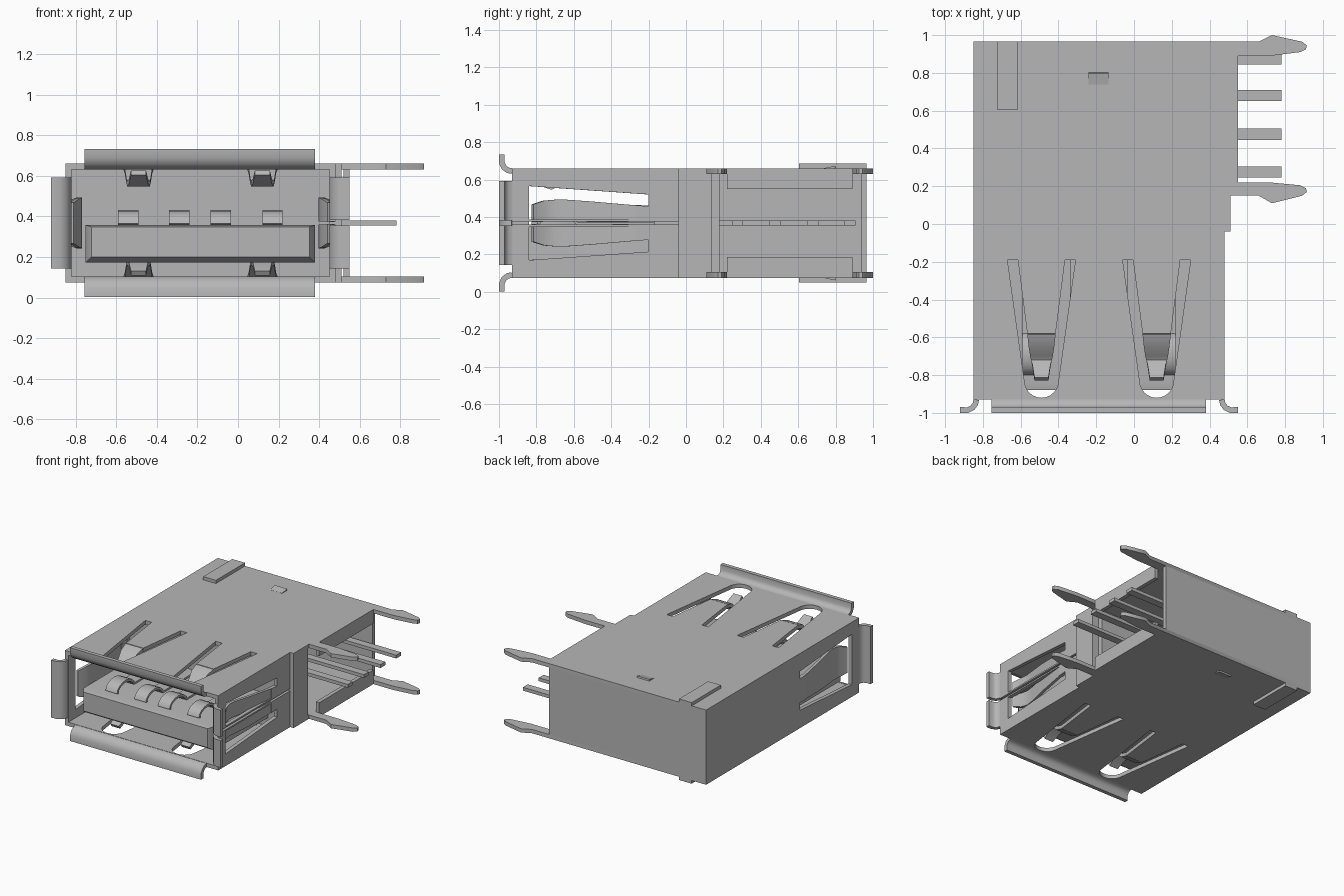
import bpy, bmesh, math
from mathutils import Vector

cube = bpy.data.objects.get("Cube")
if cube:
    bpy.data.objects.remove(cube, do_unlink=True)

metal = bpy.data.materials.new("light_grey")
metal.use_nodes = True
GREY = (0.47, 0.47, 0.47, 1)
metal.diffuse_color = GREY
metal.node_tree.nodes["Principled BSDF"].inputs["Base Color"].default_value = GREY

T = 0.03            # sheet thickness
MID = 0.3675        # mid height of the shell
X0, X1 = -0.85, 0.48
Y0, Y1 = -0.93, 0.965
Z0, Z1 = 0.075, 0.66


def finish(name, bm):
    bmesh.ops.remove_doubles(bm, verts=bm.verts, dist=1e-5)
    bmesh.ops.recalc_face_normals(bm, faces=bm.faces)
    mesh = bpy.data.meshes.new(name)
    bm.to_mesh(mesh)
    bm.free()
    mesh.materials.clear()
    mesh.materials.append(metal)
    for p in mesh.polygons:
        p.material_index = 0
    ob = bpy.data.objects.new(name, mesh)
    bpy.context.collection.objects.link(ob)
    bpy.ops.object.select_all(action='DESELECT')
    ob.select_set(True)
    bpy.context.view_layer.objects.active = ob
    bpy.ops.object.shade_smooth_by_angle(angle=math.radians(40))
    return ob


def plate(name, loops, place, t=T):
    """Flat sheet with holes; place(u, v, w) maps it into the model."""
    cu = bpy.data.curves.new(name, 'CURVE')
    cu.dimensions = '2D'
    cu.fill_mode = 'BOTH'
    cu.extrude = t / 2
    for loop in loops:
        sp = cu.splines.new('POLY')
        sp.points.add(len(loop) - 1)
        for p, (u, v) in zip(sp.points, loop):
            p.co = (u, v, 0, 1)
        sp.use_cyclic_u = True
    tmp = bpy.data.objects.new("outline", cu)
    bpy.context.collection.objects.link(tmp)
    dg = bpy.context.evaluated_depsgraph_get()
    mesh = bpy.data.meshes.new_from_object(tmp.evaluated_get(dg))
    bm = bmesh.new()
    bm.from_mesh(mesh)
    bpy.data.objects.remove(tmp, do_unlink=True)
    bpy.data.meshes.remove(mesh)
    for v in bm.verts:
        v.co = Vector(place(*v.co))
    return finish(name, bm)


def strip(name, path, spans, place, t=T):
    """Bent strip: path of (a, b) points, each spanning (w0, w1) across."""
    bm = bmesh.new()
    rings = []
    for i, p in enumerate(path):
        a, b = Vector(path[max(i - 1, 0)]), Vector(path[min(i + 1, len(path) - 1)])
        d = (b - a).normalized()
        n = Vector((-d.y, d.x)) * t / 2
        p = Vector(p)
        w0, w1 = spans[i]
        rings.append([bm.verts.new(place(q.x, q.y, w)) for q, w in
                      ((p + n, w0), (p + n, w1), (p - n, w1), (p - n, w0))])
    for r, s in zip(rings, rings[1:]):
        for k in range(4):
            bm.faces.new((r[k], r[(k + 1) % 4], s[(k + 1) % 4], s[k]))
    bm.faces.new(rings[0])
    bm.faces.new(rings[-1])
    return finish(name, bm)


def box(name, x, y, z):
    bm = bmesh.new()
    bmesh.ops.create_cube(bm, size=1)
    for v in bm.verts:
        v.co = [(r[0] + r[1]) / 2 + c * (r[1] - r[0]) for c, r in zip(v.co, (x, y, z))]
    return finish(name, bm)


def rect(u0, u1, v0, v1):
    return [(u0, v0), (u1, v0), (u1, v1), (u0, v1)]


# Top and bottom sheets with solder prongs and spring openings
SPRINGS = (-0.49, 0.12)
outline = [(X0, Y0), (X1, Y0), (X1, -0.04), (0.51, -0.04), (0.51, 0.15), (0.66, 0.15),
           (0.73, 0.11), (0.89, 0.15), (0.915, 0.17), (0.91, 0.19), (0.88, 0.205),
           (0.72, 0.22), (0.55, 0.22), (0.55, 0.89), (0.72, 0.89), (0.88, 0.91),
           (0.91, 0.925), (0.915, 0.945), (0.89, 0.965), (0.73, 1.0), (0.66, Y1), (X0, Y1)]


def opening(cx):
    arc = [(cx - 0.09 * math.cos(a), -0.83 - 0.09 * math.sin(a))
           for a in [math.pi * k / 12 for k in range(13)]]
    # narrow slots at the sides, spring root left in place
    return ([(cx - 0.18, -0.19)] + arc + [(cx + 0.18, -0.19), (cx + 0.125, -0.19),
            (cx + 0.075, -0.58), (cx - 0.075, -0.58), (cx - 0.125, -0.19)])


for side, s in (("top", 1), ("bottom", -1)):
    def up(d, s=s):                      # depth below the outer face
        return MID + s * ((Z1 - Z0) / 2 - d)

    plate(side + "_sheet", [outline] + [opening(c) for c in SPRINGS],
          lambda u, v, w: (u, v, up(T / 2) + w))
    # bent contact springs
    for i, c in enumerate(SPRINGS):
        path = [(-0.58, 0.015), (-0.64, 0.035), (-0.69, 0.085), (-0.72, 0.1),
                (-0.75, 0.09), (-0.82, 0.045)]
        half = (0.075, 0.068, 0.06, 0.055, 0.048, 0.037)
        strip(f"{side}_spring_{i + 1}", path, [(c - h, c + h) for h in half],
              lambda a, b, w: (w, a, up(b)), 0.028)
    # flared mouth lip
    path = [(Y0, 0.015), (-0.953, 0.01), (-0.973, -0.005), (-0.985, -0.03), (-0.985, -0.073)]
    strip(side + "_lip", path, [(-0.755, 0.38)] * 5, lambda a, b, w: (w, a, up(b)))
    # raised locating rib and small stamped tab
    za, zb = sorted((up(0), up(-0.025)))
    box(side + "_rib", (-0.725, -0.615), (0.605, Y1), (za, zb))
    strip(side + "_stamped_tab", [(0.74, 0.005), (0.80, -0.008)], [(-0.24, -0.135)] * 2,
          lambda a, b, w: (w, a, up(b)), 0.012)
    # folded edge beside the rear opening
    za, zb = sorted((up(T), up(0.11)))
    box(side + "_folded_edge", (0.52, 0.55), (0.22, 0.89), (za, zb))

# Left wall and back wall
ZI, ZJ = Z0 + T, Z1 - T
window = [(-0.84, 0.17), (-0.84, 0.565), (-0.2, 0.52), (-0.2, 0.46), (-0.27, 0.465),
          (-0.27, 0.27), (-0.2, 0.275), (-0.2, 0.215)]
plate("left_wall", [rect(Y0, Y1, ZI, ZJ), window],
      lambda u, v, w: (X0 + T / 2 + w, u, v))
box("back_wall", (X0 + T, 0.51), (Y1 - T, Y1), (ZI, ZJ))

# Right wall: two halves with a seam, then a stepped strip
for name, s in (("upper", 1), ("lower", -1)):
    half = [(Y0, 0.008), (-0.04, 0.008), (-0.04, ZJ - MID), (Y0, ZJ - MID)]
    hole = [(-0.84, 0.02), (-0.84, 0.198), (-0.2, 0.153), (-0.2, 0.09), (-0.27, 0.095),
            (-0.27, 0.02)]
    plate("right_wall_" + name, [half, hole],
          lambda u, v, w: (X1 - T / 2 + w, u, MID + s * v))
box("right_step", (X1 - T, 0.51), (-0.04, 0.14), (ZI, ZJ))

# Side springs bulging into the mouth, and side lips
for name, x, s in (("left", X0, 1), ("right", X1, -1)):
    path = [(-0.27, 0.015), (-0.5, 0.04), (-0.64, 0.065), (-0.70, 0.072), (-0.76, 0.06),
            (-0.82, 0.03)]
    half = (0.095, 0.115, 0.125, 0.125, 0.12, 0.10)
    lip = [(Y0, 0.015), (-0.953, 0.01), (-0.973, -0.005), (-0.985, -0.03), (-0.985, -0.07)]
    parts = ((-1, 1),) if s > 0 else ((-1, -0.06), (0.06, 1))
    for i, (lo, hi) in enumerate(parts):
        strip(f"{name}_spring_{i + 1}", path, [(MID + lo * h, MID + hi * h) for h in half],
              lambda a, b, w: (x + s * b, a, w), 0.022)
        strip(f"{name}_lip_{i + 1}", lip, [(MID + lo * 0.225, MID + hi * 0.225)] * 5,
              lambda a, b, w: (x + s * b, a, w))

# Insulator block and chamfered tongue
box("insulator_block", (X0 + T, X1 - T), (-0.17, 0.18), (ZI, ZJ))
bm = bmesh.new()
rings = []
for y, c in ((-0.17, 0), (-0.84, 0), (-0.88, 0.028)):
    rings.append([bm.verts.new(v) for v in (
        (-0.75 + c, y, 0.172 + c), (0.38 - c, y, 0.172 + c),
        (0.38 - c, y, 0.357 - c * 0.3), (-0.75 + c, y, 0.357 - c * 0.3))])
for r, q in zip(rings, rings[1:]):
    for k in range(4):
        bm.faces.new((r[k], r[(k + 1) % 4], q[(k + 1) % 4], q[k]))
bm.faces.new(rings[0])
bm.faces.new(rings[-1])
finish("tongue", bm)

# Four contacts with arched noses, each turning sideways into a tail pin
CONTACTS = zip((0.17, -0.085, -0.29, -0.54), (0.275, 0.475, 0.68, 0.875))
for i, (cx, py) in enumerate(CONTACTS):
    arch = [(-0.17, 0.362), (-0.58, 0.362)] + [
        (-0.69 + 0.1 * math.cos(a), 0.362 + 0.06 * math.sin(a))
        for a in [math.pi * k / 8 for k in range(1, 9)]]
    strip(f"contact_{i + 1}", arch, [(cx - 0.05, cx + 0.05)] * len(arch),
          lambda a, b, w: (w, a, b), 0.018)
    tail = [(cx - 0.03, 0.18), (cx + 0.03, 0.18), (cx + 0.03, py - 0.03),
            (0.78, py - 0.03), (0.78, py + 0.03), (cx - 0.03, py + 0.03)]
    plate(f"tail_pin_{i + 1}", [tail], lambda u, v, w: (u, v, 0.367 + w), 0.026)
